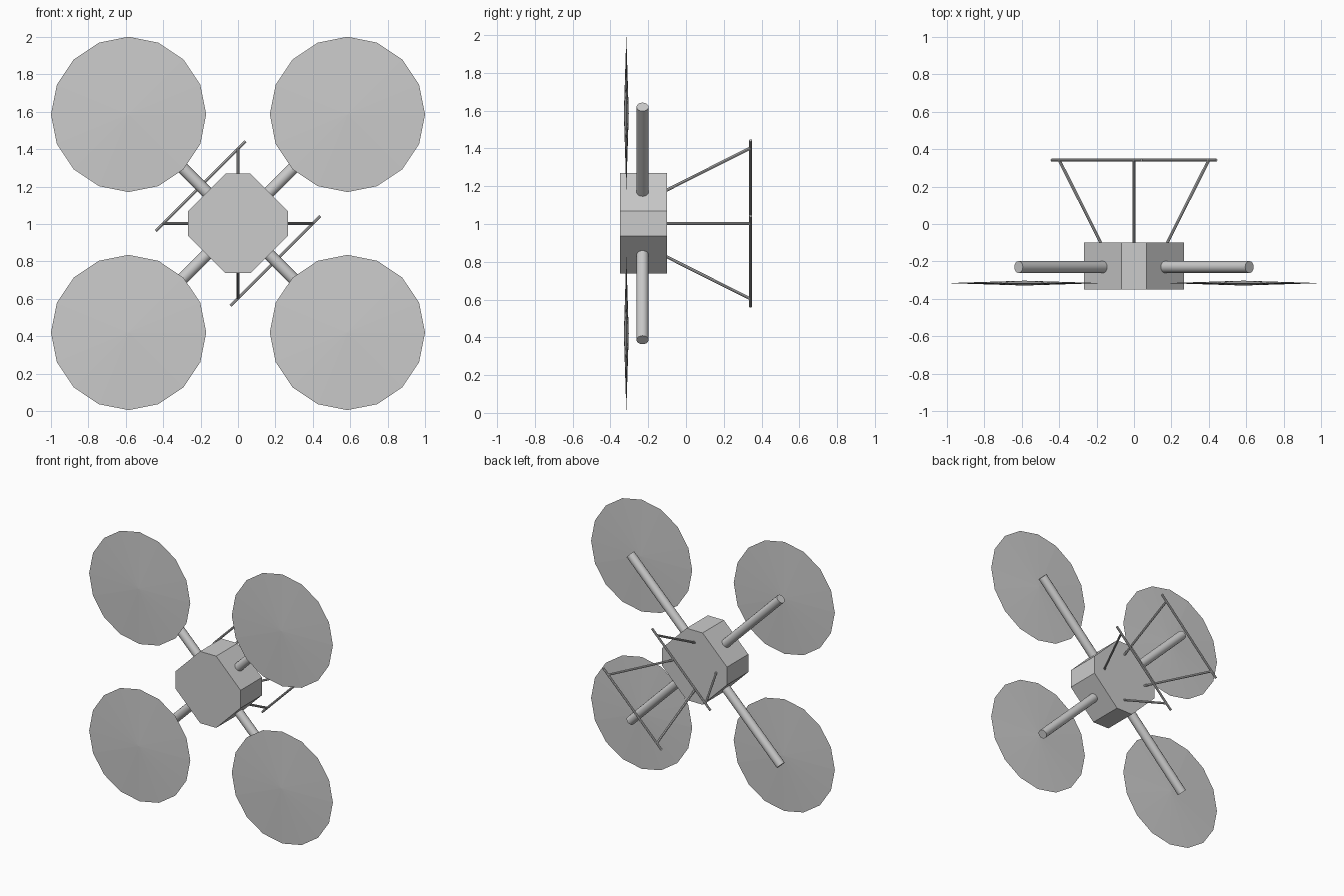
import bpy, bmesh
from math import pi
from mathutils import Vector, Matrix

if "Cube" in bpy.data.objects:
    bpy.data.objects.remove(bpy.data.objects["Cube"])

ZC = 1.003  # height of the centre


def mesh_object(name, bm):
    bmesh.ops.recalc_face_normals(bm, faces=bm.faces)
    me = bpy.data.meshes.new(name)
    bm.to_mesh(me)
    bm.free()
    ob = bpy.data.objects.new(name, me)
    bpy.context.collection.objects.link(ob)
    return ob


def rod(name, a, b, radius, sides):
    a, b = Vector(a), Vector(b)
    d = b - a
    m = Matrix.Translation((a + b) / 2) @ d.to_track_quat('Z', 'Y').to_matrix().to_4x4()
    bm = bmesh.new()
    bmesh.ops.create_cone(bm, cap_ends=True, segments=sides, radius1=radius,
                          radius2=radius, depth=d.length, matrix=m)
    ob = mesh_object(name, bm)
    bpy.context.view_layer.objects.active = ob
    ob.select_set(True)
    bpy.ops.object.shade_smooth_by_angle(angle=0.7)
    ob.select_set(False)


# Body: chamfered square extruded front to back
A, B = 0.266, 0.066
profile = [(B, A), (A, B), (A, -B), (B, -A), (-B, -A), (-A, -B), (-A, B), (-B, A)]
bm = bmesh.new()
face = bm.faces.new([bm.verts.new((x, -0.35, ZC + z)) for x, z in profile])
ext = bmesh.ops.extrude_face_region(bm, geom=[face], use_keep_orig=True)
bmesh.ops.translate(bm, vec=(0, 0.25, 0),
                    verts=[v for v in ext['geom'] if isinstance(v, bmesh.types.BMVert)])
mesh_object("body", bm)

# Four arms, each with a thin lens-shaped rotor disc
for sx in (-1, 1):
    for sz in (-1, 1):
        tag = ("left" if sx < 0 else "right") + ("_lower" if sz < 0 else "_upper")
        rod("arm_" + tag, (sx * 0.165, -0.23, ZC + sz * 0.165),
            (sx * 0.617, -0.23, ZC + sz * 0.617), 0.032, 16)
        bm = bmesh.new()
        place = Matrix.Translation((sx * 0.585, -0.316, ZC + sz * 0.583)) @ Matrix.Rotation(pi / 2, 4, 'X')
        rim = bmesh.ops.create_circle(bm, cap_ends=False, segments=16, radius=0.415, matrix=place)['verts']
        edges = list(bm.edges)
        for h in (-0.013, 0.013):
            apex = bm.verts.new(place @ Vector((0, 0, h)))
            for e in edges:
                bm.faces.new((e.verts[0], e.verts[1], apex))
        mesh_object("rotor_" + tag, bm)

# Landing gear: four splayed struts and two diagonal rails
R = 0.008
for i, (x, z) in enumerate([(0, 1), (-1, 0), (1, 0), (0, -1)]):
    rod(f"landing_strut_{i + 1}", (x * 0.175, -0.105, ZC + z * 0.175),
        (x * 0.4, 0.342, ZC + z * 0.4), R, 8)
for name, s in (("left", -1), ("right", 1)):
    rod("landing_rail_" + name, (s * 0.44, 0.342, ZC + s * -0.04 * -1),
        (s * -0.04, 0.342, ZC - s * 0.44), R, 8)
